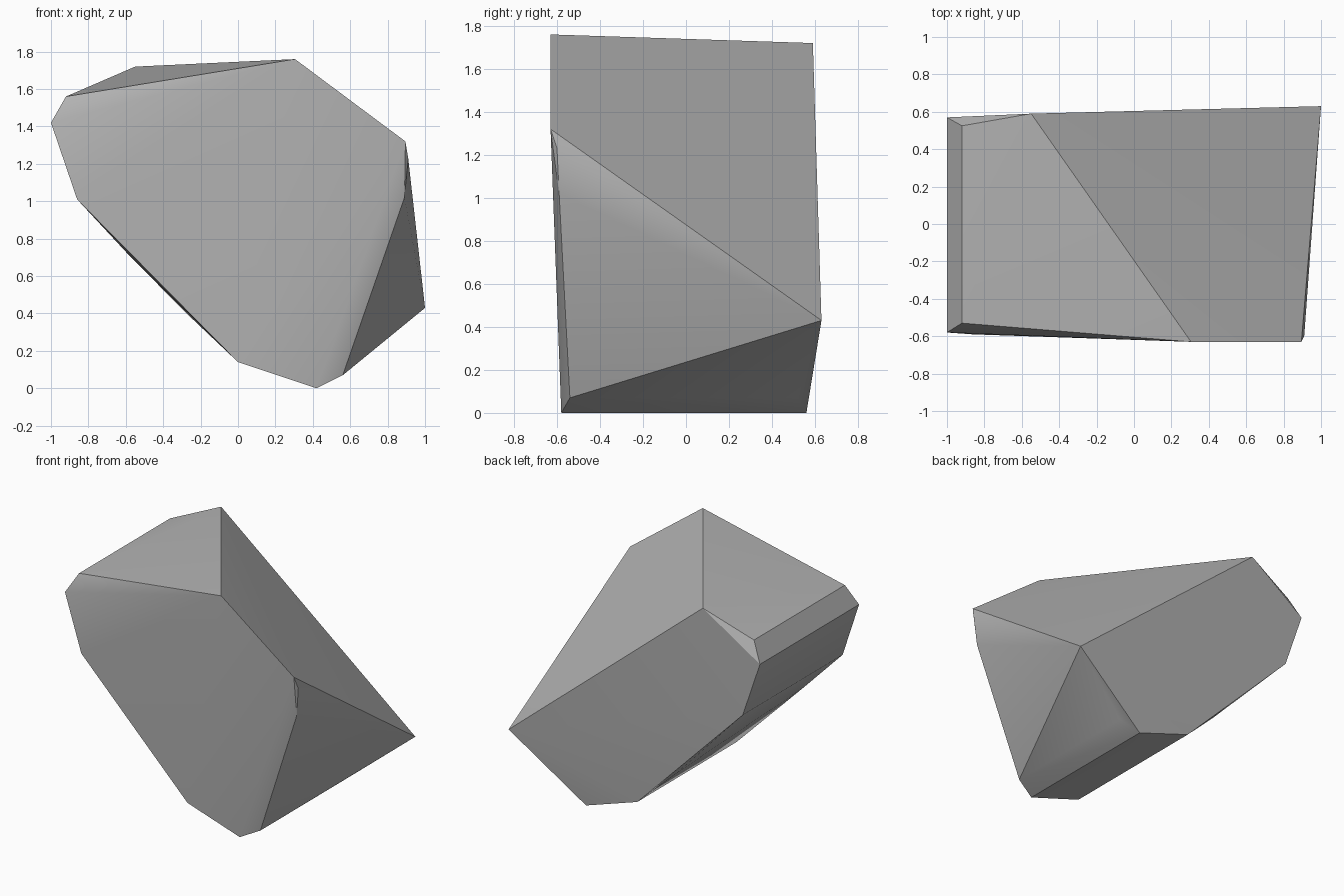
import bpy, bmesh, math

cube = bpy.data.objects.get("Cube")
if cube:
    bpy.data.objects.remove(cube, do_unlink=True)

# Stone colour
stone = bpy.data.materials.new("grey stone")
stone.use_nodes = True
colour = (0.45, 0.45, 0.45, 1)
stone.diffuse_color = colour
bsdf = stone.node_tree.nodes["Principled BSDF"]
bsdf.inputs["Base Color"].default_value = colour
bsdf.inputs["Roughness"].default_value = 0.9

# Corners shared by the front and back: x, z, front y, back y
profile = [
    (-0.92, 1.56, -0.53, 0.525),
    (-1.0, 1.42, -0.58, 0.57),
    (-0.86, 1.01, -0.59, 0.57),
    (0.0, 0.14, -0.585, 0.565),
    (0.42, 0.0, -0.58, 0.56),
    (0.56, 0.07, -0.54, 0.52),
]
points = [(x, y, z) for x, z, front, back in profile for y in (front, back)]

# Single corners where the block is chipped
points += [
    (0.305, -0.63, 1.76), (0.895, -0.63, 1.32), (0.91, -0.60, 1.23),
    (0.89, -0.59, 1.02), (1.0, 0.63, 0.43), (-0.55, 0.59, 1.72),
    (-0.60, -0.50, 0.73), (-0.28, 0.50, 0.405),
]

# Wrap the corners in a closed faceted boulder
bm = bmesh.new()
for p in points:
    bm.verts.new(p)
hull = bmesh.ops.convex_hull(bm, input=bm.verts)
loose = [v for v in bm.verts if not v.link_faces]
bmesh.ops.delete(bm, geom=loose, context="VERTS")
bmesh.ops.dissolve_limit(bm, angle_limit=math.radians(1),
                         verts=bm.verts, edges=bm.edges)
bmesh.ops.recalc_face_normals(bm, faces=bm.faces)
mesh = bpy.data.meshes.new("boulder")
bm.to_mesh(mesh)
bm.free()
mesh.materials.append(stone)

boulder = bpy.data.objects.new("boulder", mesh)
bpy.context.collection.objects.link(boulder)
bpy.ops.object.select_all(action="DESELECT")
boulder.select_set(True)
bpy.context.view_layer.objects.active = boulder
bpy.ops.object.shade_smooth_by_angle(angle=math.radians(30))
